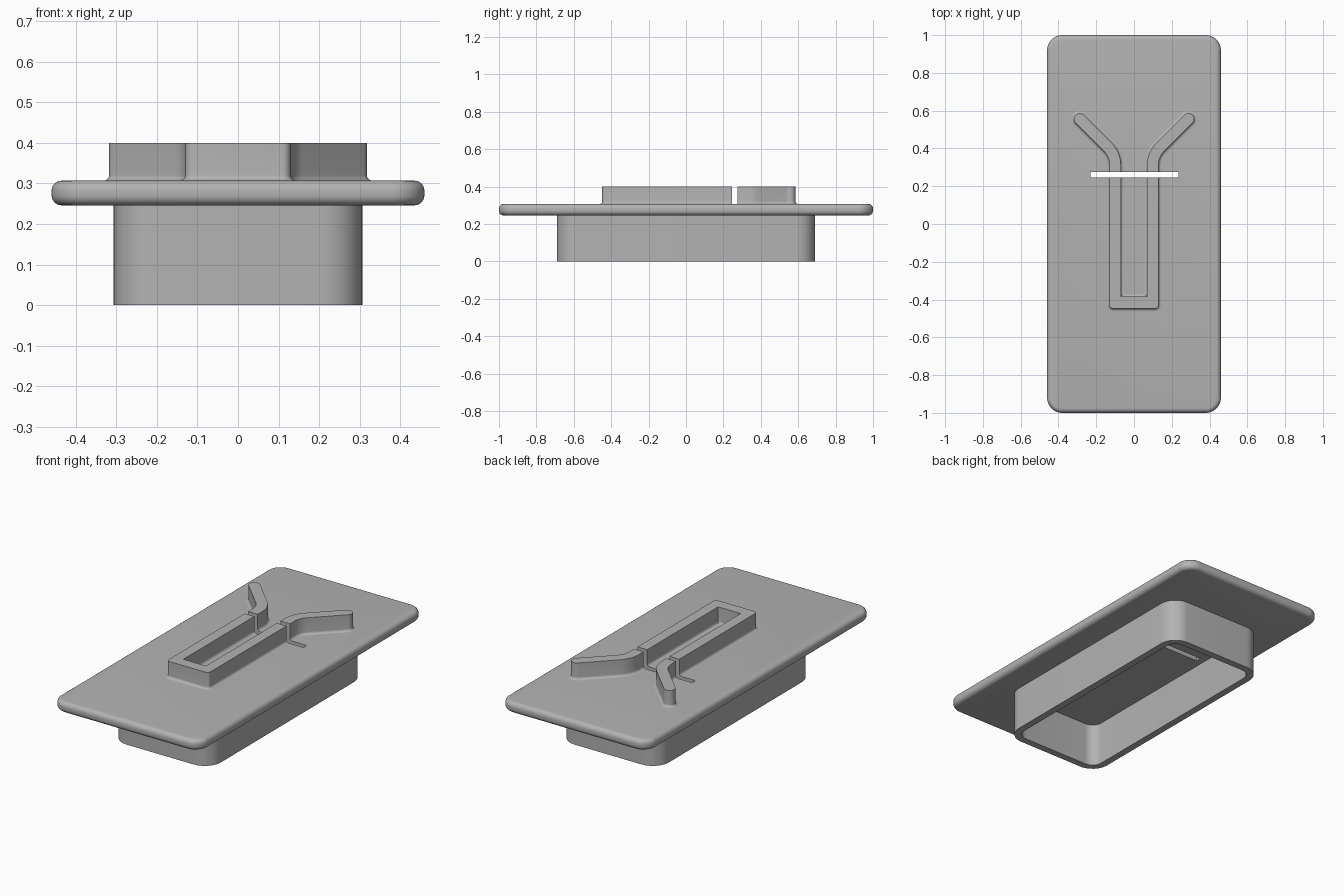
import bpy, bmesh, math
from mathutils import Vector

cube = bpy.data.objects.get("Cube")
if cube:
    bpy.data.objects.remove(cube, do_unlink=True)

grey = bpy.data.materials.new("plain grey")
grey.use_nodes = True
colour = (0.45, 0.45, 0.45, 1)
grey.diffuse_color = colour
grey.node_tree.nodes["Principled BSDF"].inputs["Base Color"].default_value = colour

PLATE_LOW, PLATE_TOP, WALL_TOP = 0.246, 0.307, 0.40


def rounded(corners, steps=8):
    """Round each (x, y, radius) corner of a closed outline."""
    out = []
    for i, (x, y, r) in enumerate(corners):
        p = Vector((x, y))
        a = (Vector(corners[i - 1][:2]) - p).normalized()
        b = (Vector(corners[(i + 1) % len(corners)][:2]) - p).normalized()
        if r == 0:
            out.append(p)
            continue
        half = a.angle(b) / 2
        centre = p + (a + b).normalized() * r / math.sin(half)
        start = p + a * r / math.tan(half) - centre
        end = p + b * r / math.tan(half) - centre
        for k in range(steps + 1):
            out.append(centre + start.lerp(end, k / steps).normalized() * r)
    return out


def rectangle(hx, hy, r):
    return rounded([(hx, -hy, r), (hx, hy, r), (-hx, hy, r), (-hx, -hy, r)])


def grow(points, d):
    """Offset a counter-clockwise outline outwards."""
    out = []
    for i, p in enumerate(points):
        a = (p - points[i - 1]).normalized()
        b = (points[(i + 1) % len(points)] - p).normalized()
        na, nb = Vector((a.y, -a.x)), Vector((b.y, -b.x))
        out.append(p + (na + nb) * d / (1 + na.dot(nb)))
    return out


def loft(name, rings, caps=True):
    """Skin a stack of (outline, z) rings."""
    bm = bmesh.new()
    loops = [[bm.verts.new((p.x, p.y, z)) for p in pts] for pts, z in rings]
    for low, high in zip(loops, loops[1:]):
        for i in range(len(low)):
            bm.faces.new((low[i - 1], low[i], high[i], high[i - 1]))
    if caps:
        bm.faces.new(loops[0][::-1])
        bm.faces.new(loops[-1])
        bmesh.ops.recalc_face_normals(bm, faces=bm.faces)
    mesh = bpy.data.meshes.new(name)
    bm.to_mesh(mesh)
    bm.free()
    mesh.materials.append(grey)
    obj = bpy.data.objects.new(name, mesh)
    bpy.context.collection.objects.link(obj)
    return obj


def activate(obj):
    bpy.ops.object.select_all(action="DESELECT")
    obj.select_set(True)
    bpy.context.view_layer.objects.active = obj


# Plate with rounded rim
R = 0.025
base = rectangle(0.46, 1.0, 0.08)
arc = [math.radians(15 * k) for k in range(7)]
rim = [(grow(base, R * (math.sin(a) - 1)), PLATE_LOW + R * (1 - math.cos(a))) for a in arc]
rim += [(grow(base, R * (math.cos(a) - 1)), PLATE_TOP - R * (1 - math.sin(a))) for a in arc]
plate = loft("plate", rim)

# Hollow skirt, open below
outer, inner = rectangle(0.307, 0.69, 0.1), rectangle(0.267, 0.65, 0.06)
skirt = loft("skirt", [(inner, 0.25), (inner, 0), (outer, 0), (outer, 0.25)], caps=False)

# Forked wall: one half outline, mirrored
OUT, IN, TIP_X, TIP_Y = 0.13, 0.07, 0.288, 0.556
k = 0.03 * math.sqrt(2)
half = [
    (OUT, -0.448, 0.02),
    (OUT, TIP_Y - TIP_X - k + OUT, 0.1),
    (TIP_X + k, TIP_Y, 0.0299),
    (TIP_X, TIP_Y + k, 0.0299),
    (IN, TIP_Y - TIP_X + k + IN, 0.16),
    (IN, -0.385, 0),
]
outline = rounded(half + [(-x, y, r) for x, y, r in reversed(half)])

# Small fillet where the wall meets the plate
F = 0.014
rings = [(grow(outline, F), PLATE_TOP - 0.012)]
rings += [(grow(outline, F * (1 - math.sin(a))), PLATE_TOP + F * (1 - math.cos(a))) for a in arc]
rings += [(outline, WALL_TOP)]
wall = loft("forked_wall", rings)

# Cross slot through wall and plate
bpy.ops.mesh.primitive_cube_add(size=1, location=(0.003, 0.26, 0.35))
cutter = bpy.context.object
cutter.name = "slot_cutter"
cutter.scale = (0.466, 0.03, 0.4)
cutter.hide_render = True
for obj in (plate, wall):
    activate(obj)
    cut = obj.modifiers.new("slot", "BOOLEAN")
    cut.operation = "DIFFERENCE"
    cut.solver = "EXACT"
    cut.object = cutter
    bpy.ops.object.modifier_apply(modifier=cut.name)
bpy.data.objects.remove(cutter, do_unlink=True)

for obj in (plate, skirt, wall):
    activate(obj)
    bpy.ops.object.shade_smooth_by_angle(angle=math.radians(30))
